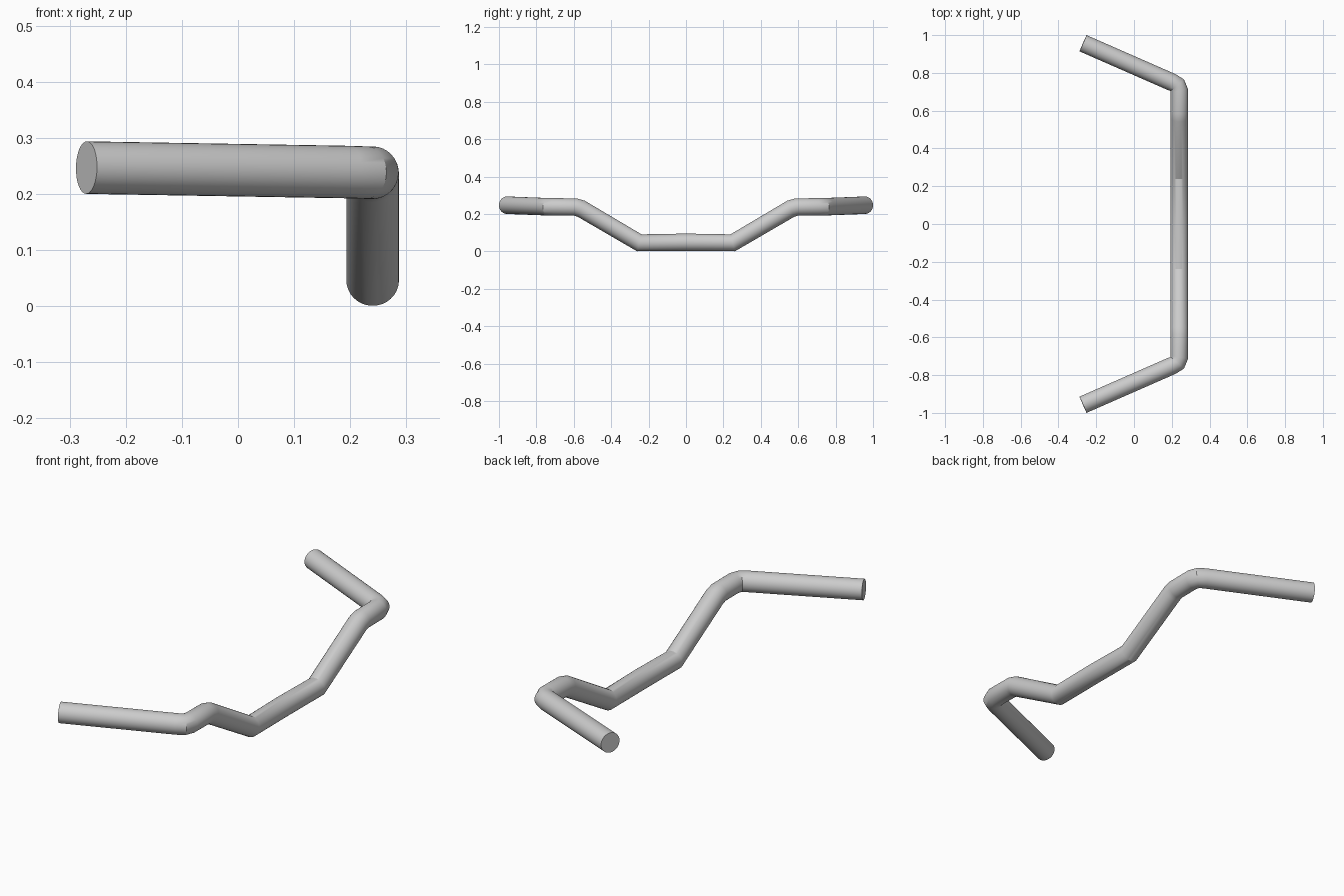
import bpy
import math

if "Cube" in bpy.data.objects:
    bpy.data.objects.remove(bpy.data.objects["Cube"])

# Right half of the tube's centre line, from the middle of the bar to the grip end
half = [
    (0.24, 0.25, 0.046),     # lower bend
    (0.24, 0.56, 0.228),     # upper bend
    (0.24, 0.59, 0.237),
    (0.24, 0.705, 0.238),    # sweep back towards the rider
    (0.229, 0.735, 0.238),
    (0.20, 0.751, 0.239),
    (-0.27, 0.957, 0.247),   # grip end
]
path = [(x, -y, z) for x, y, z in reversed(half)] + [(0.24, 0, 0.0485)] + half

# Round tube swept along the mirrored path, with closed ends
curve = bpy.data.curves.new("handlebar", 'CURVE')
curve.dimensions = '3D'
curve.bevel_depth = 0.0468
curve.bevel_resolution = 14
curve.use_fill_caps = True
spline = curve.splines.new('POLY')
spline.points.add(len(path) - 1)
for point, co in zip(spline.points, path):
    point.co = (*co, 1)

bar = bpy.data.objects.new("handlebar", curve)
bpy.context.collection.objects.link(bar)
bpy.context.view_layer.objects.active = bar
bar.select_set(True)
bpy.ops.object.convert(target='MESH')
bpy.ops.object.shade_smooth_by_angle(angle=math.radians(28))
